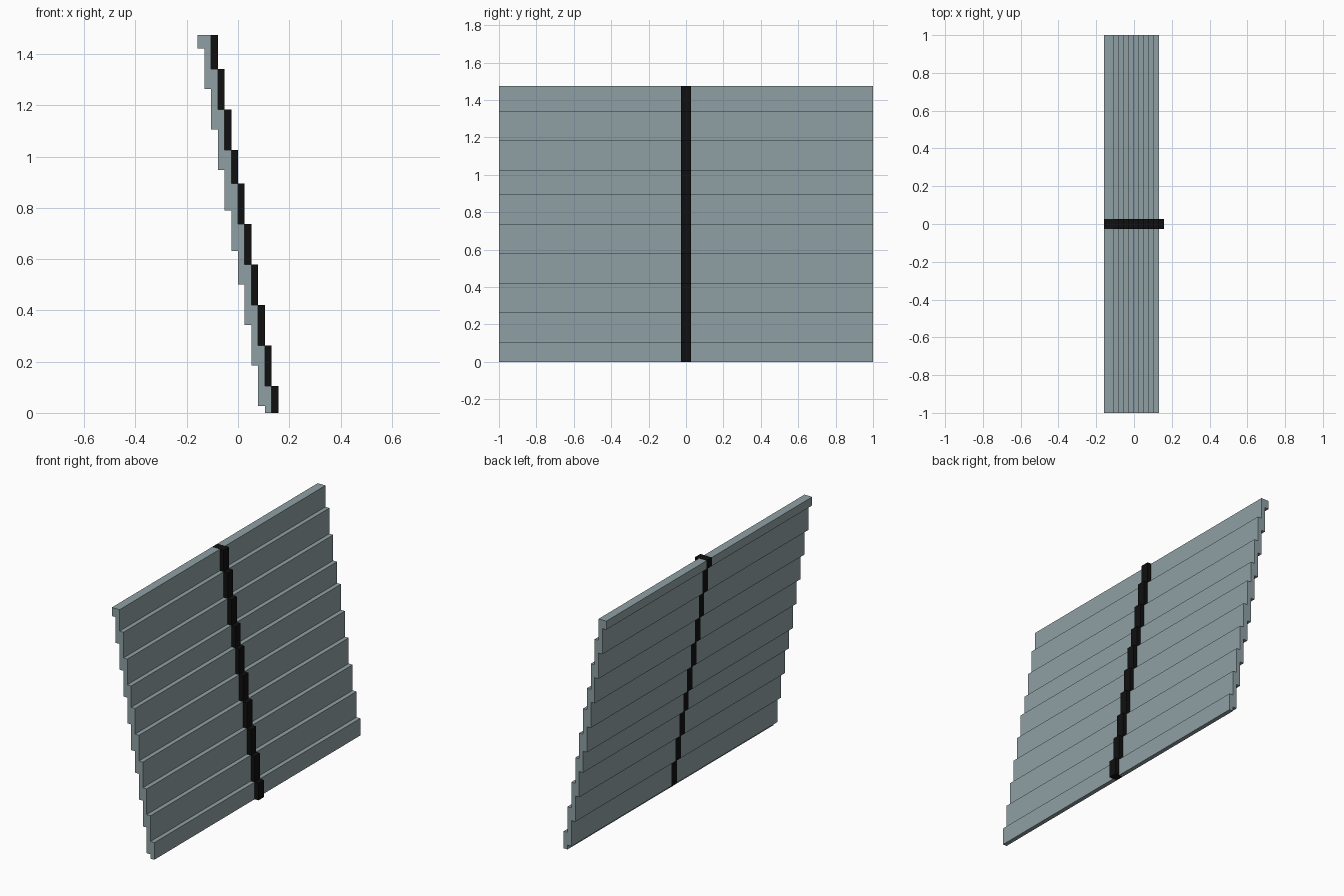
import bpy
import bmesh

if "Cube" in bpy.data.objects:
    bpy.data.objects.remove(bpy.data.objects["Cube"])

U = 2 / 76  # one block of the stepped grid


def material(name, rgb):
    m = bpy.data.materials.new(name)
    m.diffuse_color = (*rgb, 1)
    m.use_nodes = True
    m.node_tree.nodes["Principled BSDF"].inputs["Base Color"].default_value = m.diffuse_color
    return m


grey = material("blue grey", (0.275, 0.352, 0.373))
black = material("black", (0.005, 0.005, 0.005))

# Heights of the steps on the two sides of the leaning panel
FRONT_STEPS = [0, 4, 10, 16, 22, 28, 34, 39, 45, 51, 56]
BACK_STEPS = [0, 1, 7, 13, 19, 24, 30, 36, 42, 48, 54, 56]


def stairs(heights, x):
    """Staircase going up; each step moves one block towards -x."""
    pts = []
    for i, (low, high) in enumerate(zip(heights, heights[1:])):
        pts += [(x - i, low), (x - i, high)]
    return pts


def extrude_profile(name, profile, y0, y1, mat):
    bm = bmesh.new()
    face = bm.faces.new([bm.verts.new((x * U, y0 * U, z * U)) for x, z in profile])
    ext = bmesh.ops.extrude_face_region(bm, geom=[face])
    moved = [v for v in ext["geom"] if isinstance(v, bmesh.types.BMVert)]
    bmesh.ops.translate(bm, verts=moved, vec=(0, (y1 - y0) * U, 0))
    bmesh.ops.recalc_face_normals(bm, faces=bm.faces)
    mesh = bpy.data.meshes.new(name)
    bm.to_mesh(mesh)
    bm.free()
    mesh.materials.append(mat)
    bpy.context.collection.objects.link(bpy.data.objects.new(name, mesh))


back = stairs(BACK_STEPS, 4)[::-1]

# Stepped panel halves either side of the stripe
panel = stairs(FRONT_STEPS, 5) + back
extrude_profile("panel_front_half", panel, -38, -1, grey)
extrude_profile("panel_rear_half", panel, 1, 38, grey)

# Central rib, one block proud of the panel and flush behind
extrude_profile("centre_rib", stairs(FRONT_STEPS, 6) + back, -1, 1, black)
